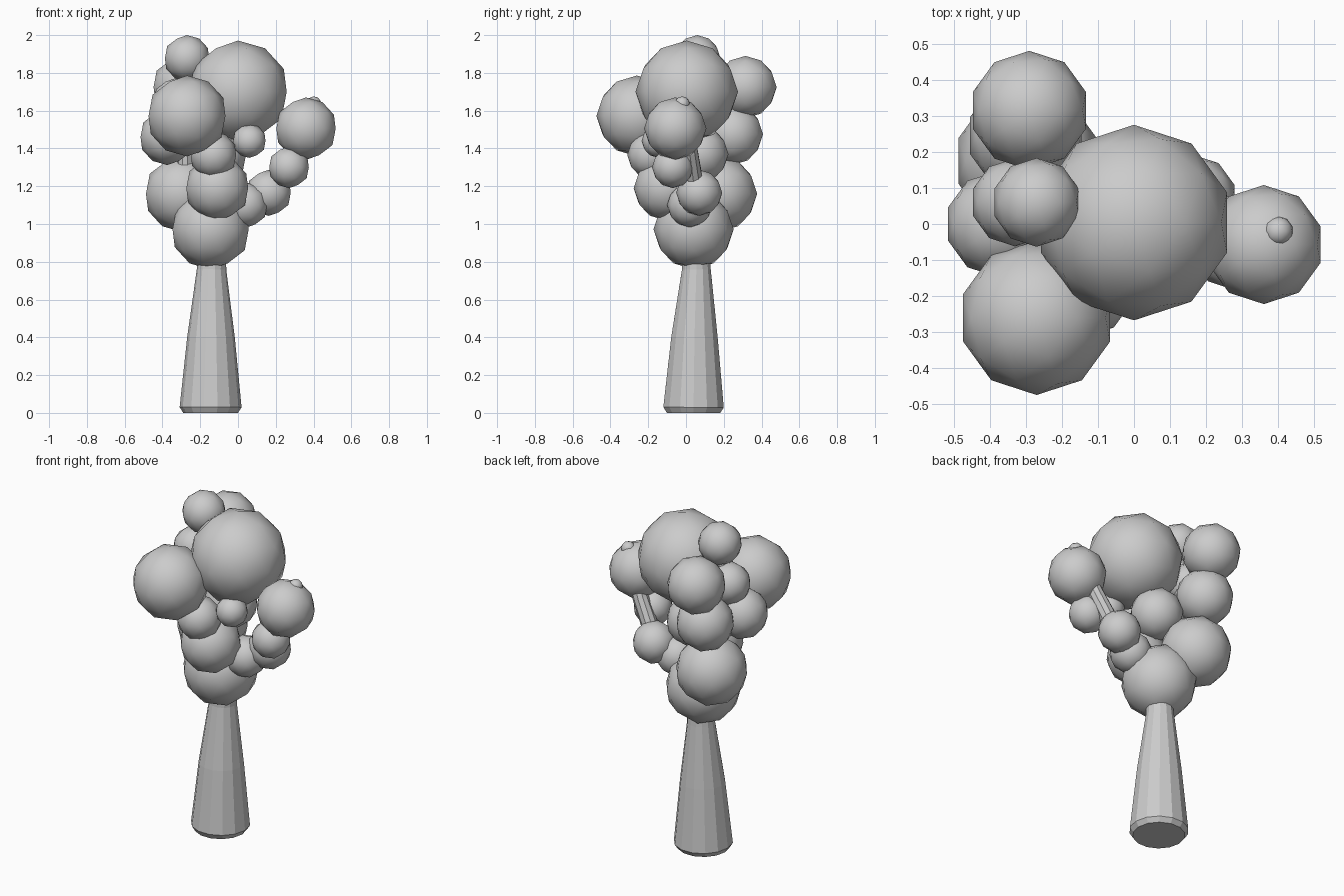
import bpy, bmesh, math
from mathutils import Vector

if "Cube" in bpy.data.objects:
    bpy.data.objects.remove(bpy.data.objects["Cube"])


def add_object(name, bm, smooth):
    mesh = bpy.data.meshes.new(name)
    bmesh.ops.recalc_face_normals(bm, faces=bm.faces[:])
    for f in bm.faces:
        f.smooth = smooth
    bm.to_mesh(mesh)
    bm.free()
    obj = bpy.data.objects.new(name, mesh)
    bpy.context.collection.objects.link(obj)
    return obj


def tube(name, stations, sides):
    """Capped tube through (x, y, z, radius) stations."""
    bm = bmesh.new()
    pts = [Vector(s[:3]) for s in stations]
    rings = []
    for i, s in enumerate(stations):
        d = pts[min(i + 1, len(pts) - 1)] - pts[max(i - 1, 0)]
        rot = Vector((0, 0, 1)).rotation_difference(d)
        rings.append([bm.verts.new(pts[i] + rot @ Vector((
            s[3] * math.cos(2 * math.pi * k / sides),
            s[3] * math.sin(2 * math.pi * k / sides), 0))) for k in range(sides)])
    for a, b in zip(rings, rings[1:]):
        for k in range(sides):
            n = (k + 1) % sides
            bm.faces.new((a[k], a[n], b[n], b[k]))
    bm.faces.new(rings[0][::-1])
    bm.faces.new(rings[-1])
    return add_object(name, bm, False)


def leaf_ball(name, x, y, z, r):
    bm = bmesh.new()
    bmesh.ops.create_icosphere(bm, subdivisions=2, radius=r)
    bmesh.ops.translate(bm, verts=bm.verts[:], vec=(x, y, z))
    return add_object(name, bm, True)


# Trunk with a slightly chamfered foot
tube("trunk", [(-.145, .04, 0, .145), (-.145, .04, .03, .164),
               (-.143, .045, .4, .126), (-.14, .055, .76, .078),
               (-.13, .05, 1.0, .065)], 14)

# Branches
tube("right_branch", [(-.13, .05, .95, .06), (.04, .02, 1.1, .055),
                      (.18, .05, 1.18, .05), (.29, .02, 1.38, .045),
                      (.40, -.02, 1.63, .035)], 10)
tube("middle_branch", [(-.13, .05, .98, .06), (-.09, -.03, 1.3, .05),
                       (0, 0, 1.65, .04)], 10)
tube("left_branch", [(-.13, .05, .98, .06), (-.28, .1, 1.3, .045),
                     (-.28, .06, 1.8, .035)], 10)
tube("front_branch", [(-.09, -.03, 1.3, .045), (-.25, -.24, 1.55, .035)], 10)

# Foliage balls
foliage = {
    "crown": (0, .004, 1.70, .271),
    "front_left": (-.27, -.26, 1.572, .214),
    "back_left": (-.29, .315, 1.725, .165),
    "top": (-.27, .06, 1.877, .123),
    "under_top": (-.33, .06, 1.65, .122),
    "left": (-.375, 0, 1.46, .148),
    "back_middle": (-.30, .245, 1.475, .163),
    "back_low": (-.295, .175, 1.16, .202),
    "base": (-.145, .04, .972, .212),
    "front_low": (-.11, -.105, 1.19, .172),
    "front_middle": (-.13, -.185, 1.365, .126),
    "front_small": (.06, -.145, 1.44, .09),
    "inner": (-.1, .075, 1.37, .15),
    "right_inner": (.04, .02, 1.10, .12),
    "right_low": (.163, .07, 1.165, .122),
    "right_middle": (.27, -.07, 1.30, .11),
    "right_tip": (.36, -.057, 1.505, .165),
    "branch_tip": (.40, -.02, 1.635, .041),
}
for part, (x, y, z, r) in foliage.items():
    leaf_ball("foliage_" + part, x, y, z, r)
